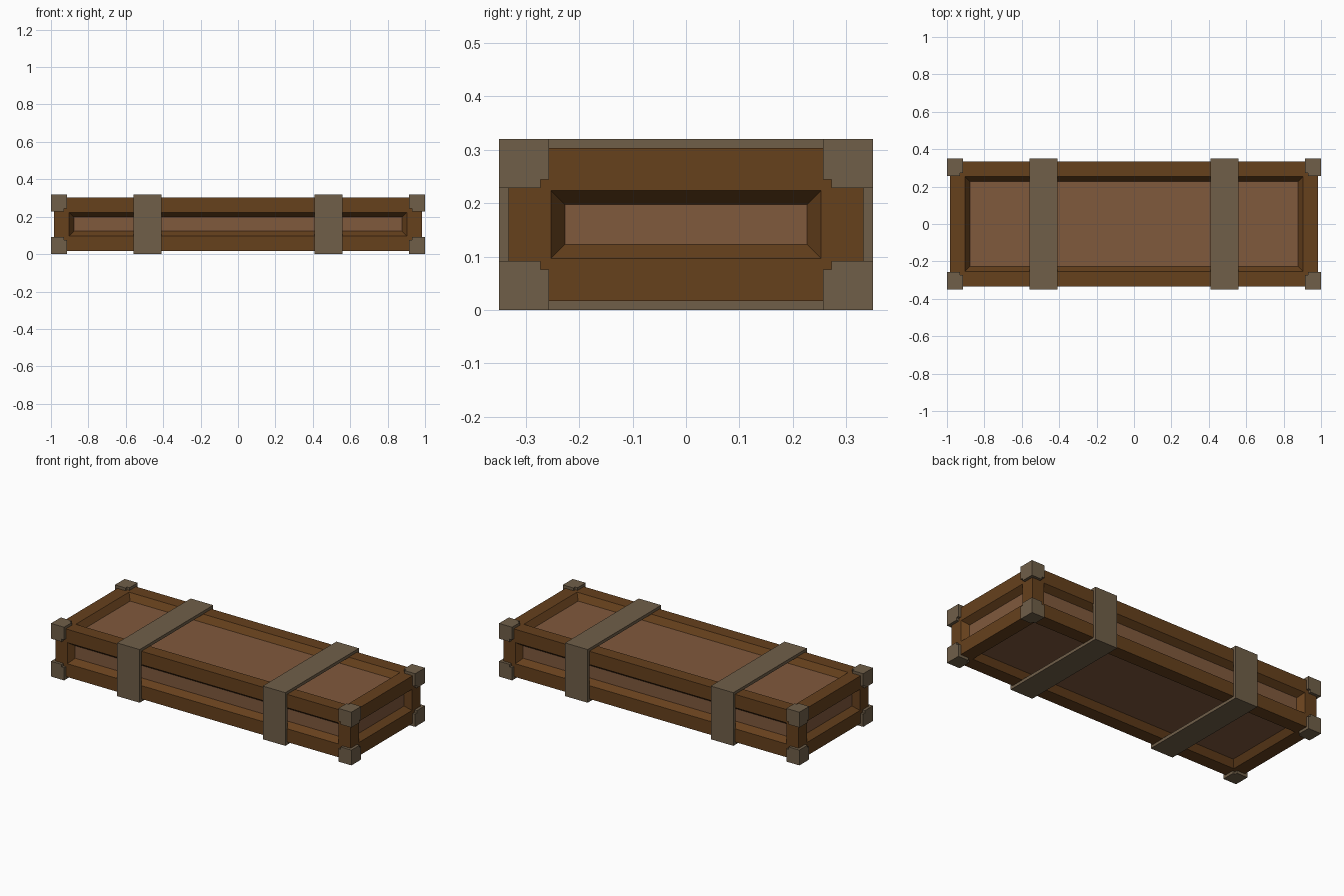
import bpy, bmesh

if "Cube" in bpy.data.objects:
    bpy.data.objects.remove(bpy.data.objects["Cube"])

MID = 0.16                       # height of the crate's centre
HX, HY, HZ = 0.983, 0.333, 0.1435  # wooden body half sizes


def material(name, rgb):
    m = bpy.data.materials.new(name)
    m.diffuse_color = (*rgb, 1)
    m.use_nodes = True
    m.node_tree.nodes["Principled BSDF"].inputs["Base Color"].default_value = m.diffuse_color
    return m


def add_object(name, bm, mats=()):
    bmesh.ops.recalc_face_normals(bm, faces=bm.faces)
    me = bpy.data.meshes.new(name)
    bm.to_mesh(me)
    bm.free()
    ob = bpy.data.objects.new(name, me)
    ob.location.z = MID
    for m in mats:
        me.materials.append(m)
    bpy.context.collection.objects.link(ob)
    return ob


def box(lo, hi):
    bm = bmesh.new()
    bmesh.ops.create_cube(bm, size=1)
    for v in bm.verts:
        for i in range(3):
            v.co[i] = lo[i] if v.co[i] < 0 else hi[i]
    return bm


frame_wood = material("frame_wood", (0.133, 0.052, 0.012))
panel_wood = material("panel_wood", (0.216, 0.100, 0.046))
metal = material("metal", (0.162, 0.114, 0.066))

# Wooden body: frame on every side with a sloped recess down to a panel
bm = box((-HX, -HY, -HZ), (HX, HY, HZ))
sides = bm.faces[:]
bmesh.ops.inset_individual(bm, faces=sides, thickness=0.08, use_even_offset=True)
bmesh.ops.inset_individual(bm, faces=sides, thickness=0.026, depth=-0.037,
                           use_even_offset=True)
for f in sides:
    f.material_index = 1
add_object("crate_body", bm, (frame_wood, panel_wood))

# Metal straps: hollow rectangular loops around the body
for name, x0, x1 in (("left_strap", -0.56, -0.41), ("right_strap", 0.41, 0.56)):
    bm = bmesh.new()
    rings = []
    for x in (x0, x1):
        for hy, hz in ((0.35, 0.16), (HY - 0.002, HZ - 0.002)):
            rings.append([bm.verts.new((x, sy * hy, sz * hz))
                          for sy, sz in ((-1, -1), (1, -1), (1, 1), (-1, 1))])
    outer0, inner0, outer1, inner1 = rings
    for a, b in ((outer0, outer1), (outer1, inner1), (inner1, inner0), (inner0, outer0)):
        for i in range(4):
            j = (i + 1) % 4
            bm.faces.new((a[i], a[j], b[j], b[i]))
    add_object(name, bm, (metal,))

# Metal corner caps: a block with notched inner edges, mirrored to all eight corners
lo, hi = (0.913, 0.257, 0.068), (1.0, 0.35, 0.16)
caps = add_object("corner_caps", box(lo, hi), (metal,))
for axis in range(3):
    c_lo = [v - 0.02 for v in lo]
    c_hi = [v + 0.016 for v in lo]
    c_hi[axis] = hi[axis] + 0.02
    cutter = add_object("notch_cutter_" + "xyz"[axis], box(c_lo, c_hi), (metal,))
    cutter.hide_render = True
    cutter.hide_set(True)
    cut = caps.modifiers.new("notch", 'BOOLEAN')
    cut.operation = 'DIFFERENCE'
    cut.solver = 'EXACT'
    cut.object = cutter
mirror = caps.modifiers.new("mirror", 'MIRROR')
mirror.use_axis = (True, True, True)
mirror.use_clip = False
